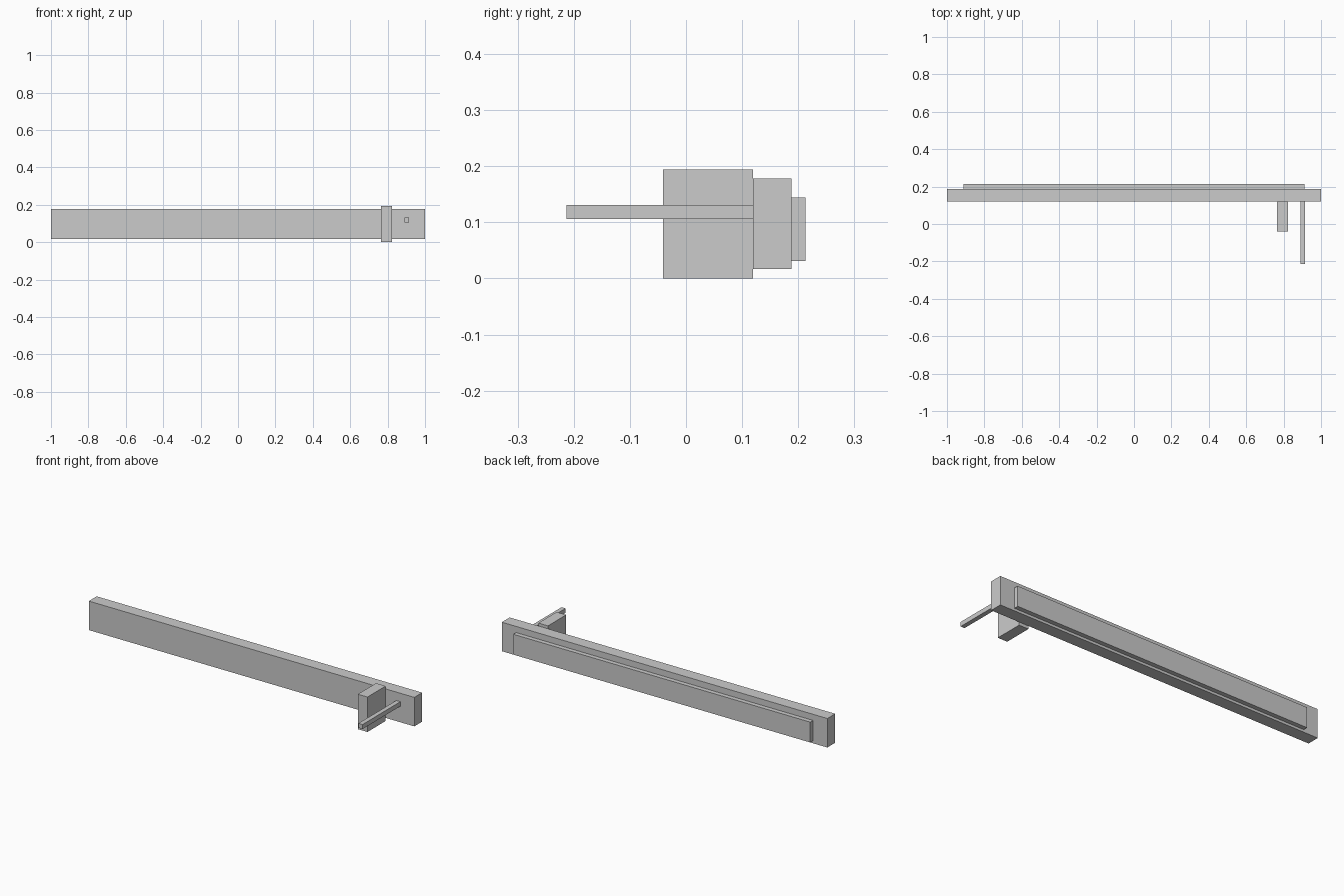
import bpy
import bmesh
from mathutils import Vector

if "Cube" in bpy.data.objects:
    bpy.data.objects.remove(bpy.data.objects["Cube"])


def box(name, lo, hi):
    """Axis-aligned box between two opposite corners."""
    lo, hi = Vector(lo), Vector(hi)
    bm = bmesh.new()
    bmesh.ops.create_cube(bm, size=1)
    bmesh.ops.scale(bm, vec=hi - lo, verts=bm.verts)
    mesh = bpy.data.meshes.new(name)
    bm.to_mesh(mesh)
    bm.free()
    obj = bpy.data.objects.new(name, mesh)
    obj.location = (lo + hi) / 2
    bpy.context.collection.objects.link(obj)
    return obj


# Long main bar
box("main_bar", (-1, 0.119, 0.017), (1, 0.188, 0.178))

# Thin strip on the back face
box("back_strip", (-0.912, 0.188, 0.031), (0.912, 0.213, 0.144))

# Upright plate projecting from the front near the right end
box("front_plate", (0.765, -0.041, 0), (0.824, 0.119, 0.194))

# Slim square rod beside the plate
box("front_rod", (0.889, -0.213, 0.106), (0.914, 0.119, 0.131))
